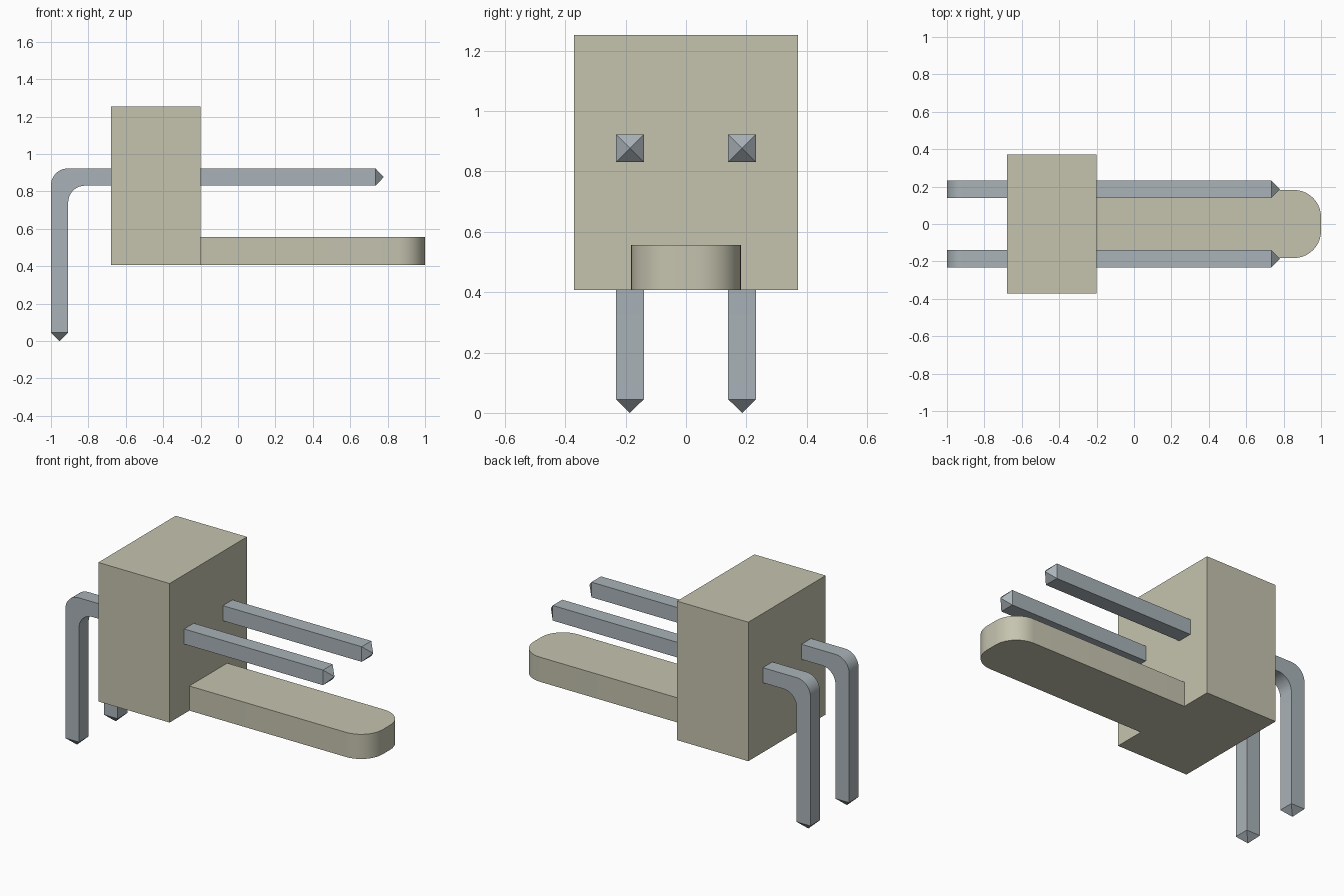
import bpy
import bmesh
import math
from mathutils import Vector

if "Cube" in bpy.data.objects:
    bpy.data.objects.remove(bpy.data.objects["Cube"])


def material(name, rgb):
    mat = bpy.data.materials.new(name)
    mat.use_nodes = True
    mat.diffuse_color = (*rgb, 1)
    mat.node_tree.nodes["Principled BSDF"].inputs["Base Color"].default_value = (*rgb, 1)
    return mat


cream = material("cream plastic", (0.56, 0.55, 0.43))
steel = material("blue grey metal", (0.40, 0.45, 0.48))


def arc(cx, cy, r, start, end, steps=10):
    """Points on a circular arc, angles in degrees."""
    angles = [math.radians(start + (end - start) * i / steps) for i in range(steps + 1)]
    return [(cx + r * math.cos(a), cy + r * math.sin(a)) for a in angles]


def extrude_profile(bm, points, vector):
    """Make a prism from a closed loop of 3D points."""
    face = bm.faces.new([bm.verts.new(p) for p in points])
    result = bmesh.ops.extrude_face_region(bm, geom=[face], use_keep_orig=True)
    moved = [g for g in result["geom"] if isinstance(g, bmesh.types.BMVert)]
    bmesh.ops.translate(bm, verts=moved, vec=vector)


def finish(bm, name, mat):
    bmesh.ops.recalc_face_normals(bm, faces=bm.faces[:])
    mesh = bpy.data.meshes.new(name)
    bm.to_mesh(mesh)
    bm.free()
    mesh.materials.append(mat)
    obj = bpy.data.objects.new(name, mesh)
    bpy.context.collection.objects.link(obj)
    bpy.ops.object.select_all(action="DESELECT")
    obj.select_set(True)
    bpy.context.view_layer.objects.active = obj
    bpy.ops.object.shade_smooth_by_angle(angle=math.radians(30))
    return obj


# Housing block
BASE = 0.407
bm = bmesh.new()
block = [(-0.68, -0.372), (-0.20, -0.372), (-0.20, 0.372), (-0.68, 0.372)]
extrude_profile(bm, [(x, y, BASE) for x, y in block], (0, 0, 1.253 - BASE))
finish(bm, "housing_block", cream)

# Locking tongue with a rounded end, flush with the underside of the housing
R, HALF = 0.145, 0.182
outline = [(-0.20, -HALF)] + arc(1 - R, -HALF + R, R, -90, 0) \
    + arc(1 - R, HALF - R, R, 0, 90) + [(-0.20, HALF)]
bm = bmesh.new()
extrude_profile(bm, [(x, y, BASE) for x, y in outline], (0, 0, 0.15))
finish(bm, "locking_tongue", cream)

# Bent square pins with pyramid points at both ends
W, TOP, LEFT, BEND = 0.092, 0.923, -1.0, 0.09
TIP_X, TIP_Z = 0.735, 0.045
side = [(LEFT, TIP_Z)] + arc(LEFT + BEND, TOP - BEND, BEND, 180, 90) \
    + [(TIP_X, TOP), (TIP_X, TOP - W)] \
    + arc(LEFT + W + BEND, TOP - W - BEND, BEND, 90, 180) + [(LEFT + W, TIP_Z)]


def make_pin(name, y):
    bm = bmesh.new()
    extrude_profile(bm, [(x, y - W / 2, z) for x, z in side], (0, W, 0))
    bmesh.ops.recalc_face_normals(bm, faces=bm.faces[:])
    ends = [(Vector((1, 0, 0)), TIP_X), (Vector((0, 0, -1)), -TIP_Z)]
    for direction, distance in ends:
        cap = next(f for f in bm.faces if f.normal.dot(direction) > 0.99
                   and abs(f.calc_center_median().dot(direction) - distance) < 0.001)
        apex = cap.calc_center_median() + direction * TIP_Z
        poked = bmesh.ops.poke(bm, faces=[cap])
        poked["verts"][0].co = apex
    finish(bm, name, steel)


make_pin("left_side_pin", 0.186)
make_pin("right_side_pin", -0.186)
